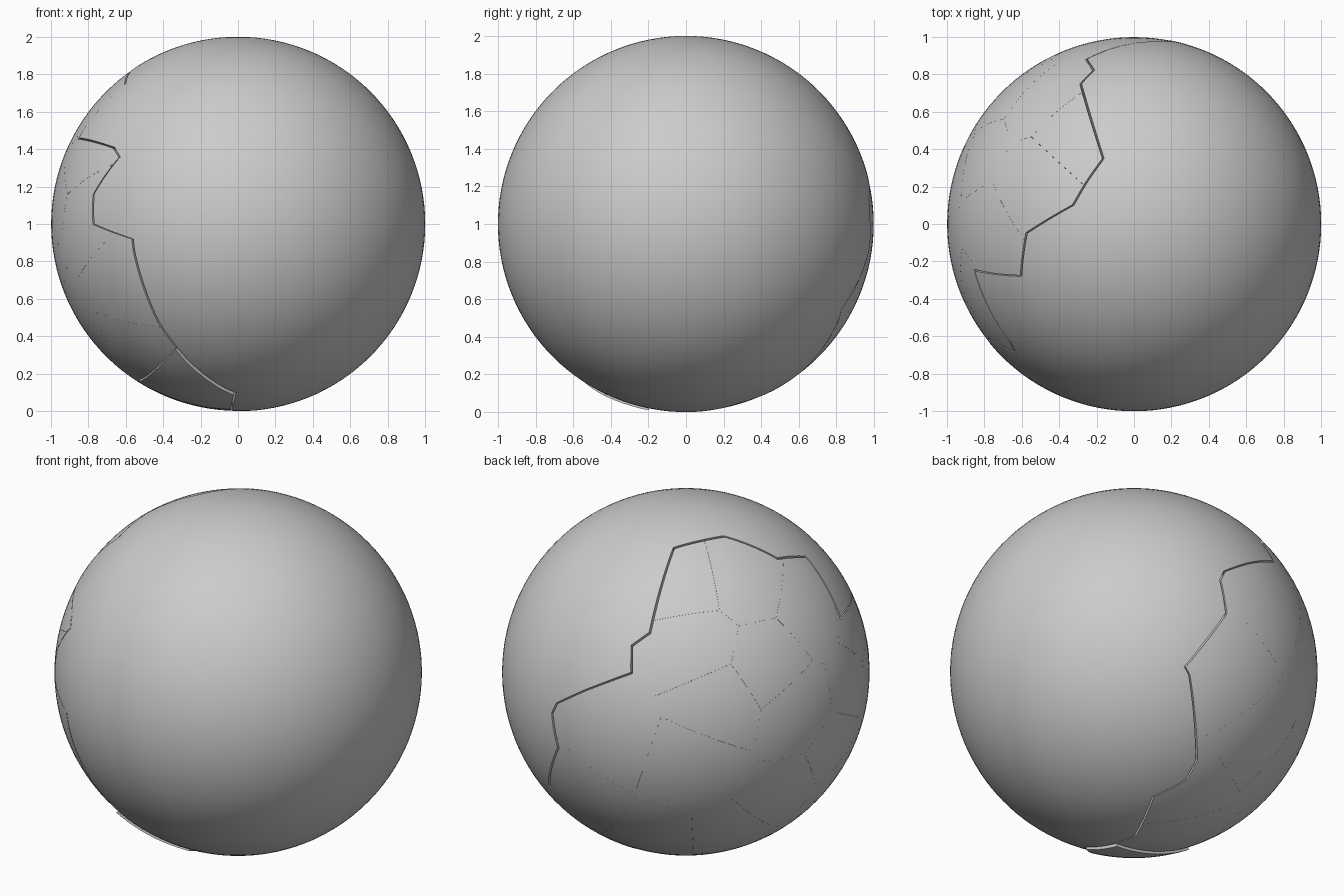
import bpy, bmesh, math
from mathutils import Vector

if "Cube" in bpy.data.objects:
    bpy.data.objects.remove(bpy.data.objects["Cube"])

grey = bpy.data.materials.new("stone grey")
grey.diffuse_color = (0.6, 0.6, 0.6, 1)
grey.use_nodes = True
grey.node_tree.nodes["Principled BSDF"].inputs["Base Color"].default_value = grey.diffuse_color

# jagged border of the shattered region, as directions from the ball centre
BORDER = [(-.57, -.05, .82), (-.60, -.28, .75), (-.85, -.25, .46), (-.66, -.63, .41),
          (-.63, -.69, .36), (-.77, -.62, .16), (-.77, -.64, 0), (-.56, -.825, -.08),
          (-.55, -.82, -.15), (-.42, -.74, -.53), (-.25, -.62, -.74), (-.08, -.486, -.87),
          (-.01, -.43, -.90), (-.03, -.2, -.98), (-.03, -.03, -1), (.11, .285, -.95),
          (.02, .46, -.89), (.04, .57, -.82), (.30, .82, -.49), (.335, .825, -.455),
          (.17, .977, -.125), (.21, .974, .07), (.18, .975, .138), (0, .965, .26),
          (-.25, .88, .40), (-.21, .82, .53), (-.28, .75, .60), (-.16, .35, .925),
          (-.25, .22, .94), (-.32, .10, .94)]
# one direction near the middle of each fragment
SEEDS = [(-.33, .50, .80), (-.56, .24, .79), (-.51, .66, .55), (-.82, -.03, .58),
         (-.83, .38, .41), (-.69, .68, .25), (-.18, .98, .05), (-.59, .80, -.09),
         (-.95, .28, .13), (-.97, -.20, .14), (-.86, -.37, .34), (.07, .91, -.41),
         (-.32, .70, -.65), (-.60, .49, -.63), (-.87, .30, -.39), (-.98, -.02, -.21),
         (-.63, -.69, -.35), (-.85, -.17, -.50), (-.85, -.52, .05), (-.55, -.49, -.67),
         (-.30, -.45, -.84), (-.30, .10, -.95), (-.10, .38, -.92)]
RAISED = 20                      # fragment that lifts out near the base
MIDDLE = Vector((-.85, .25, -.1)).normalized()


def add_object(name, mesh):
    ob = bpy.data.objects.new(name, mesh)
    bpy.context.collection.objects.link(ob)
    return ob


def finish(mesh):
    mesh.materials.clear()
    mesh.materials.append(grey)
    mesh.shade_smooth()
    mesh.set_sharp_from_angle(angle=math.radians(25))


def ball_mesh():
    bm = bmesh.new()
    bmesh.ops.create_uvsphere(bm, u_segments=128, v_segments=64, radius=1)
    me = bpy.data.meshes.new("ball")
    bm.to_mesh(me)
    bm.free()
    return me


def cone_cutter(gap):
    """Jagged cone from the ball centre, pulled in from the border by gap."""
    bm = bmesh.new()
    apex = bm.verts.new((0, 0, 0))
    cap = bm.verts.new(MIDDLE * 4)
    ring = []
    for p in BORDER:
        d = Vector(p).normalized()
        d = (d + (MIDDLE - d).normalized() * gap).normalized()
        ring.append(bm.verts.new(d * 4))
    for a, b in zip(ring, ring[1:] + ring[:1]):
        bm.faces.new((apex, a, b))
        bm.faces.new((cap, b, a))
    bmesh.ops.recalc_face_normals(bm, faces=bm.faces)
    me = bpy.data.meshes.new("cutter")
    bm.to_mesh(me)
    bm.free()
    return me


def cut_ball(operation, gap):
    ball = add_object("ball", ball_mesh())
    cutter = add_object("cutter", cone_cutter(gap))
    mod = ball.modifiers.new("cut", "BOOLEAN")
    mod.operation, mod.solver, mod.object = operation, "EXACT", cutter
    deps = bpy.context.evaluated_depsgraph_get()
    me = bpy.data.meshes.new_from_object(ball.evaluated_get(deps))
    bpy.data.objects.remove(ball)
    bpy.data.objects.remove(cutter)
    return me


# main ball with the broken region cut away
body = cut_ball("DIFFERENCE", 0)
finish(body)
add_object("ball_body", body).location.z = 1

# fragments: the cut-away region split by planes halfway between seeds
patch = cut_ball("INTERSECT", .014)
seeds = [Vector(s).normalized() for s in SEEDS]
for i, s in enumerate(seeds):
    bm = bmesh.new()
    bm.from_mesh(patch)
    for j, t in enumerate(seeds):
        if i == j or not bm.faces:
            continue
        n = (t - s).normalized()
        cut = bmesh.ops.bisect_plane(bm, geom=bm.verts[:] + bm.edges[:] + bm.faces[:],
                                     plane_co=n * -.0006, plane_no=n, clear_outer=True)
        edges = [e for e in cut["geom_cut"] if isinstance(e, bmesh.types.BMEdge)]
        if edges:
            bmesh.ops.holes_fill(bm, edges=edges, sides=0)
    me = bpy.data.meshes.new("fragment")
    bm.to_mesh(me)
    bm.free()
    if not me.polygons:
        continue
    finish(me)
    ob = add_object(f"fragment_{i + 1}", me)
    ob.location = Vector((0, 0, 1)) + s * (.012 if i == RAISED else -.002)
